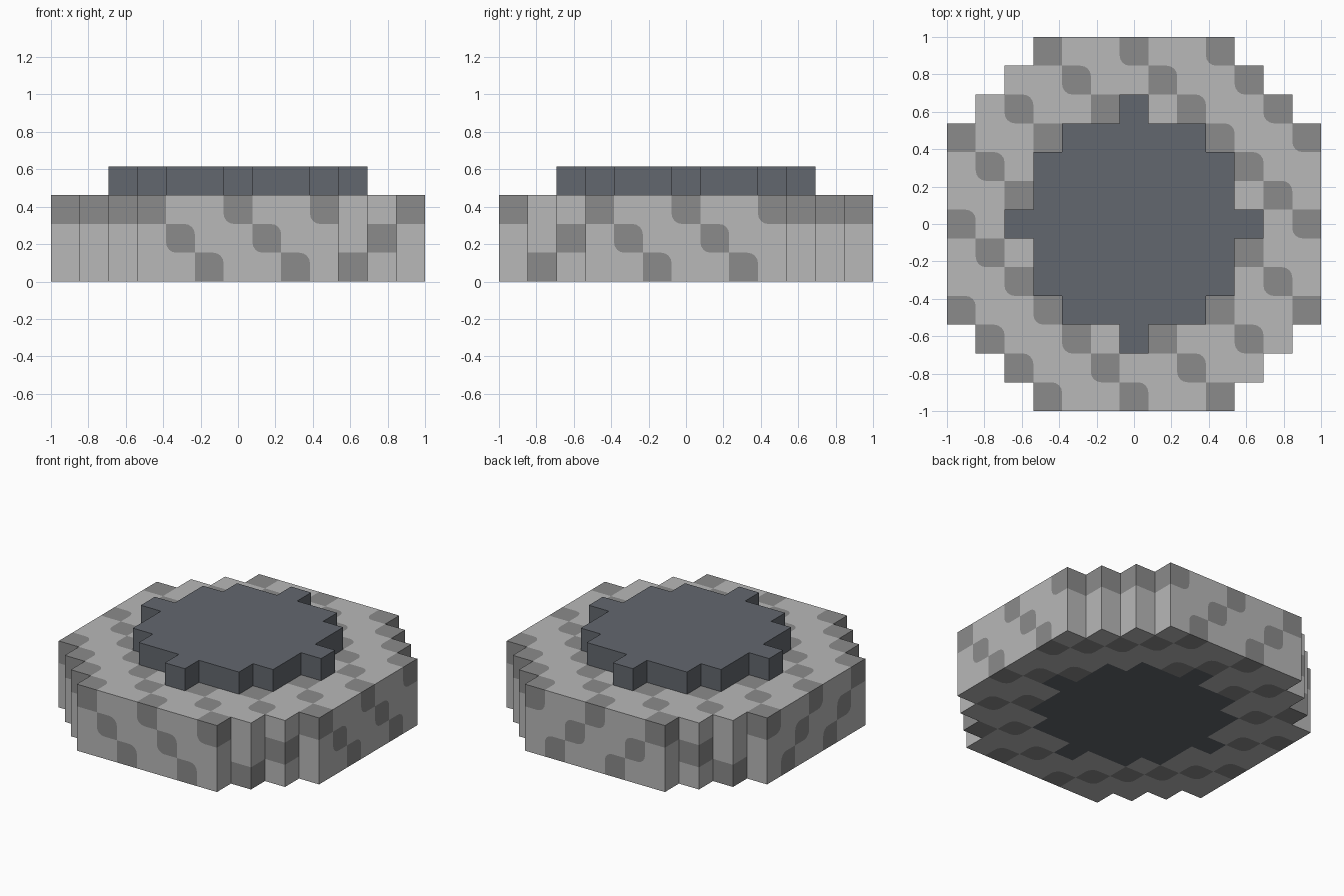
import bpy, bmesh, math
from mathutils import Vector

cube = bpy.data.objects.get("Cube")
if cube:
    bpy.data.objects.remove(cube, do_unlink=True)

CELL = 2 / 13        # edge of one block
ROUND = 0.36         # corner rounding of a dark patch, in blocks
STEPS = 4


def material(name, colour):
    mat = bpy.data.materials.new(name)
    mat.use_nodes = True
    mat.diffuse_color = (*colour, 1)
    mat.node_tree.nodes["Principled BSDF"].inputs["Base Color"].default_value = (*colour, 1)
    return mat


light_stone = material("light stone", (0.48, 0.48, 0.48))
dark_stone = material("dark stone", (0.256, 0.256, 0.256))
slate = material("slate", (0.124, 0.136, 0.156))


# Stepped round outlines: half-width of each row of blocks, from the middle out
def disc(half_widths):
    return {(i, j) for j in range(-6, 7) if abs(j) < len(half_widths)
            for i in range(-half_widths[abs(j)], half_widths[abs(j)] + 1)}


core_plan = disc([4, 3, 3, 2, 0])
ring_plan = disc([6, 6, 6, 6, 5, 4, 3]) - core_plan
core = {(i, j, k) for i, j in core_plan for k in range(4)}
ring = {(i, j, k) for i, j in ring_plan for k in range(3)}
solid = core | ring


def shift(block, *moves):
    return tuple(int(c) for c in sum(moves, Vector(block)))


def is_dark(block):
    return block in ring and (sum(block) - 2) % 3 == 0


def exposed(block, normal, part):
    return block in part and shift(block, normal) not in solid


def build(name, part, mats, patterned):
    bm = bmesh.new()

    def face(points, index):
        f = bm.faces.new([bm.verts.new(p * CELL) for p in points])
        f.material_index = index

    for axis in range(3):
        for sign in (-1, 1):
            normal, a, b = Vector(), Vector(), Vector()
            normal[axis] = sign
            a[(axis + 1) % 3] = sign
            b[(axis + 2) % 3] = 1
            for block in sorted(part):
                if not exposed(block, normal, part):
                    continue
                centre = Vector(block) + Vector((0, 0, 0.5)) + normal / 2
                signs = [(-1, -1), (1, -1), (1, 1), (-1, 1)]
                corners = [centre + (a * s + b * t) / 2 for s, t in signs]
                if not (patterned and is_dark(block)):
                    face(corners, 0)
                    continue
                # Dark patch, rounded where it borders only light stone
                outline = []
                for n, (s, t) in enumerate(signs):
                    c = corners[n]
                    around = [shift(block, a * s), shift(block, b * t),
                              shift(block, a * s, b * t)]
                    if not all(exposed(o, normal, part) and not is_dark(o) for o in around):
                        outline.append(c)
                        continue
                    p = c + (corners[n - 1] - c) * ROUND
                    q = c + (corners[(n + 1) % 4] - c) * ROUND
                    hub = p + q - c
                    angles = [math.pi / 2 * m / STEPS for m in range(STEPS + 1)]
                    arc = [hub + (p - hub) * math.cos(x) + (q - hub) * math.sin(x)
                           for x in angles]
                    outline += arc
                    face([c] + arc[::-1], 0)
                face(outline, 1)

    bmesh.ops.remove_doubles(bm, verts=bm.verts, dist=0.0005)
    mesh = bpy.data.meshes.new(name)
    bm.to_mesh(mesh)
    bm.free()
    for mat in mats:
        mesh.materials.append(mat)
    bpy.context.collection.objects.link(bpy.data.objects.new(name, mesh))


# Stone ring around a taller slate core
build("stone_ring", ring, [light_stone, dark_stone], True)
build("slate_core", core, [slate], False)
